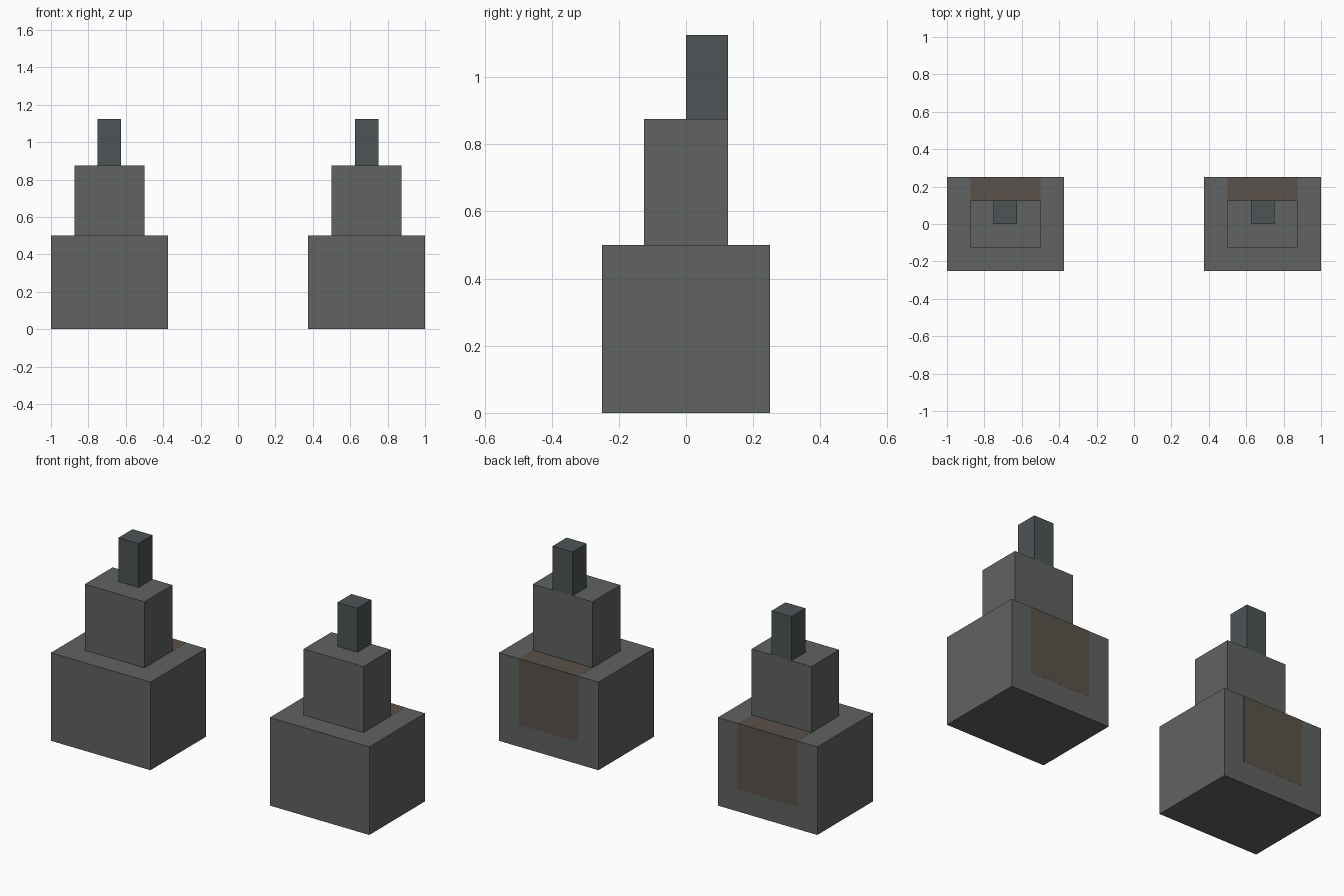
import bpy

if "Cube" in bpy.data.objects:
    bpy.data.objects.remove(bpy.data.objects["Cube"])


def material(name, rgb):
    m = bpy.data.materials.new(name)
    m.diffuse_color = (*rgb, 1.0)
    m.use_nodes = True
    m.node_tree.nodes["Principled BSDF"].inputs["Base Color"].default_value = m.diffuse_color
    return m


STONE = material("dark_grey", (0.115, 0.125, 0.12))
SLATE = material("slate", (0.075, 0.088, 0.092))
BROWN = material("brown", (0.105, 0.085, 0.07))


def box(name, low, high, mat):
    """Axis-aligned box between two corners."""
    centre = [(a + b) / 2 for a, b in zip(low, high)]
    bpy.ops.mesh.primitive_cube_add(size=1, location=centre)
    ob = bpy.context.object
    ob.name = name
    ob.scale = [b - a for a, b in zip(low, high)]
    bpy.ops.object.transform_apply(location=False, rotation=False, scale=True)
    ob.data.materials.append(mat)


# Two matching stepped towers
for side, cx in (("left", -0.6875), ("right", 0.6875)):
    # Wide base block
    box(f"{side}_base", (cx - 0.3125, -0.25, 0), (cx + 0.3125, 0.25, 0.5), STONE)
    # Middle block
    box(f"{side}_middle", (cx - 0.1875, -0.125, 0.5), (cx + 0.1875, 0.125, 0.875), STONE)
    # Slim post set towards the back
    box(f"{side}_post", (cx - 0.0625, 0, 0.875), (cx + 0.0625, 0.125, 1.125), SLATE)
    # Brown inlay in the back and top of the base, a hair proud of the surface
    box(f"{side}_inlay", (cx - 0.1875, 0.125, 0.125), (cx + 0.1875, 0.2505, 0.5005), BROWN)
